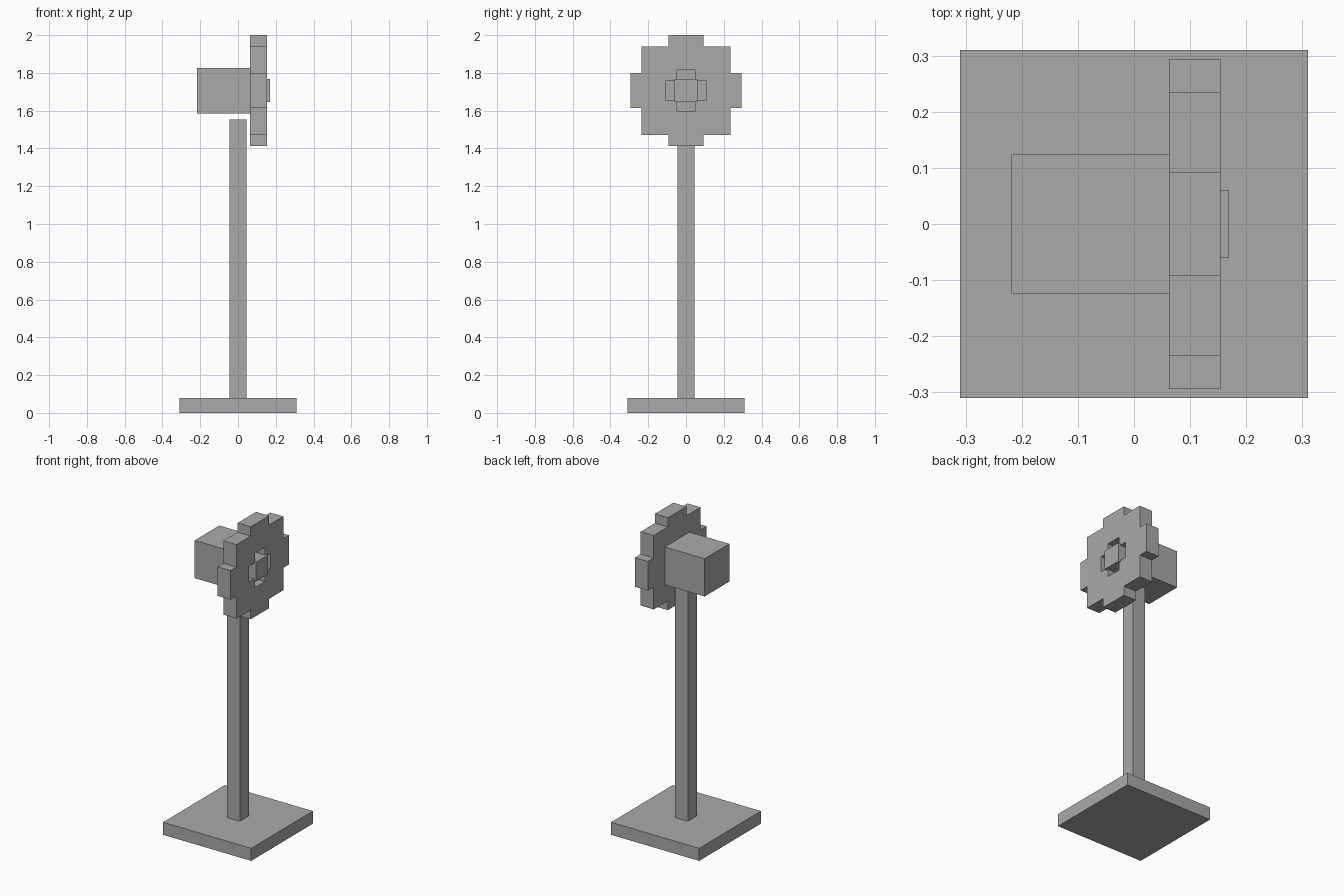
import bpy
import bmesh
from mathutils import Matrix, Vector

cube = bpy.data.objects.get("Cube")
if cube:
    bpy.data.objects.remove(cube, do_unlink=True)

HEAD_Z = 1.706
PLATE_BACK, PLATE_FRONT = 0.0625, 0.154

grey = bpy.data.materials.new("plain grey")
grey.use_nodes = True
grey.diffuse_color = (0.4, 0.4, 0.4, 1)
grey.node_tree.nodes["Principled BSDF"].inputs["Base Color"].default_value = (0.4, 0.4, 0.4, 1)


def add_object(name, bm):
    bmesh.ops.recalc_face_normals(bm, faces=bm.faces)
    mesh = bpy.data.meshes.new(name)
    bm.to_mesh(mesh)
    bm.free()
    mesh.materials.append(grey)
    obj = bpy.data.objects.new(name, mesh)
    bpy.context.collection.objects.link(obj)
    return obj


def box(name, low, high):
    low, high = Vector(low), Vector(high)
    bm = bmesh.new()
    bmesh.ops.create_cube(bm, size=1)
    bmesh.ops.scale(bm, vec=high - low, verts=bm.verts)
    bmesh.ops.translate(bm, vec=(low + high) / 2, verts=bm.verts)
    return add_object(name, bm)


def stepped_loop(bm, corner):
    """Closed outline made by turning one stepped corner four times about x."""
    verts = []
    for turn in range(4):
        for y, z in corner:
            for _ in range(turn):
                y, z = -z, y
            verts.append(bm.verts.new((PLATE_BACK, y, HEAD_Z + z)))
    return [bm.edges.new((a, b)) for a, b in zip(verts, verts[1:] + verts[:1])]


# Stand
box("base", (-0.31, -0.31, 0), (0.31, 0.31, 0.08))
box("pole", (-0.045, -0.045, 0.08), (0.045, 0.045, 1.552))

# Head block and centre hub
box("head_block", (-0.218, -0.124, HEAD_Z - 0.12), (PLATE_BACK, 0.124, HEAD_Z + 0.12))
box("hub", (PLATE_BACK, -0.061, HEAD_Z - 0.061), (0.169, 0.061, HEAD_Z + 0.061))

# Stepped plate with a cross-shaped opening around the hub
bm = bmesh.new()
edges = stepped_loop(bm, [(0.294, 0.0925), (0.235, 0.0925), (0.235, 0.235),
                          (0.0925, 0.235), (0.0925, 0.294)])
edges += stepped_loop(bm, [(0.109, 0.05), (0.05, 0.05), (0.05, 0.109)])
bmesh.ops.triangle_fill(bm, edges=edges, use_beauty=True)
grown = bmesh.ops.extrude_face_region(bm, geom=bm.faces[:], use_keep_orig=True)
top = [g for g in grown["geom"] if isinstance(g, bmesh.types.BMVert)]
bmesh.ops.translate(bm, vec=(PLATE_FRONT - PLATE_BACK, 0, 0), verts=top)
add_object("stepped_plate", bm)
